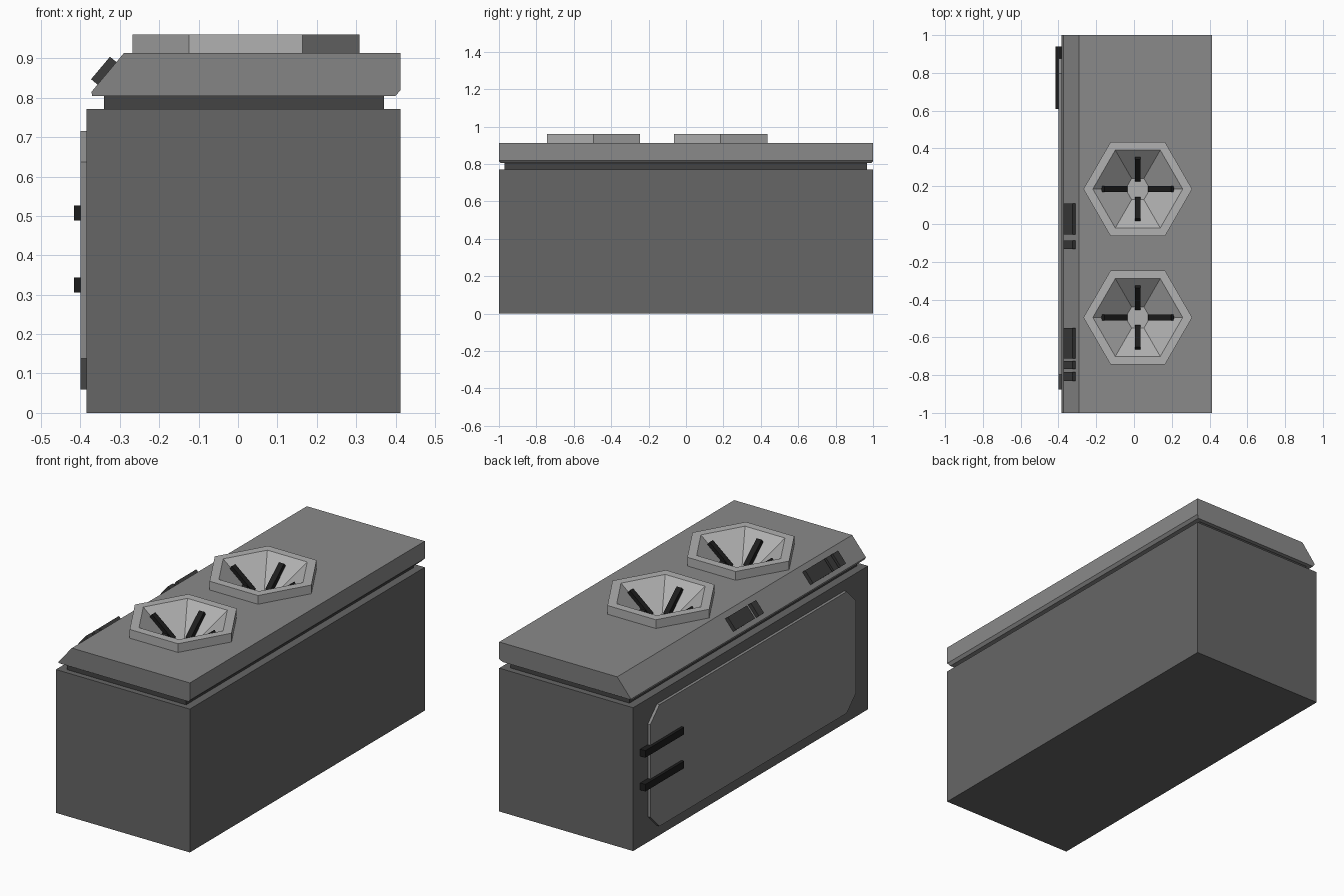
import bpy, bmesh, math
from mathutils import Vector, Matrix

if "Cube" in bpy.data.objects:
    bpy.data.objects.remove(bpy.data.objects["Cube"])


def material(name, r):
    m = bpy.data.materials.new(name)
    m.diffuse_color = (r, r, r, 1)
    m.use_nodes = True
    m.node_tree.nodes["Principled BSDF"].inputs["Base Color"].default_value = m.diffuse_color
    return m


BODY = material("dark grey body", 0.133)
LID = material("mid grey", 0.255)
RIM = material("light grey", 0.44)
SEAL = material("charcoal", 0.057)
BUTTON = material("dark charcoal", 0.045)
BLACK = material("near black", 0.012)


def finish(bm, name, mat):
    bmesh.ops.recalc_face_normals(bm, faces=bm.faces)
    me = bpy.data.meshes.new(name)
    bm.to_mesh(me)
    bm.free()
    ob = bpy.data.objects.new(name, me)
    bpy.context.collection.objects.link(ob)
    me.materials.append(mat)
    return ob


def box(name, lo, hi, mat, matrix=None):
    bm = bmesh.new()
    bmesh.ops.create_cube(bm, size=1)
    lo, hi = Vector(lo), Vector(hi)
    for v in bm.verts:
        v.co = (lo + hi) / 2 + v.co * (hi - lo)
    if matrix:
        bm.transform(matrix)
    return finish(bm, name, mat)


def prism(points, offset):
    """Closed prism from a 3D outline pushed along offset."""
    bm = bmesh.new()
    f = bm.faces.new([bm.verts.new(p) for p in points])
    new = bmesh.ops.extrude_face_region(bm, geom=[f])["geom"]
    for v in new:
        if isinstance(v, bmesh.types.BMVert):
            v.co += Vector(offset)
    return bm


def hex_rings(cx, cy, rings, closed):
    """Hexagonal lofted surface; rings are (corner radius, z)."""
    bm = bmesh.new()
    loops = [[bm.verts.new((cx + r * math.cos(k * math.pi / 3),
                            cy + r * math.sin(k * math.pi / 3), z))
              for k in range(6)] for r, z in rings]
    for a, b in zip(loops, loops[1:]):
        for k in range(6):
            n = (k + 1) % 6
            bm.faces.new((a[k], a[n], b[n], b[k]))
    bm.faces.new(loops[-1])
    if closed:
        bm.faces.new(loops[0])
    return bm


# Cabinet and recessed seal under the lid
box("cabinet", (-0.385, -1, 0), (0.413, 1, 0.772), BODY)
box("lid_seal", (-0.34, -0.97, 0.77), (0.37, 0.967, 0.81), SEAL)

# Side door with clipped corners
y0, y1, z0, z1, c = -0.875, 0.875, 0.06, 0.715, 0.078
door = [(y0 + c, z0), (y1 - c, z0), (y1, z0 + c), (y1, z1 - c),
        (y1 - c, z1), (y0 + c, z1), (y0, z1 - c), (y0, z0 + c)]
finish(prism([(-0.38, y, z) for y, z in door], (-0.02, 0, 0)), "door", LID)

# Door hinges
for i, z in enumerate((0.325, 0.507)):
    box(f"door_hinge_{i}", (-0.416, 0.61, z - 0.019), (-0.384, 0.94, z + 0.019), BLACK)

# Lid with sloping control edge and chamfered underside
profile = [(-0.37, 0.805), (0.40, 0.805), (0.413, 0.82), (0.413, 0.913),
           (-0.29, 0.913), (-0.372, 0.815)]
bm = prism([(x, -1, z) for x, z in profile], (0, 2, 0))
for v in bm.verts:
    if v.co.z < 0.81:
        v.co.y *= 0.99
lid = finish(bm, "lid", LID)

# Hexagonal bowls sunk into the lid, with four sloping prongs each
CX, TOP, FLOOR = 0.02, 0.96, 0.82
for i, cy in enumerate((0.185, -0.495)):
    cutter = finish(hex_rings(CX, cy, [(0.070, 0.816), (0.249, 0.96)], True),
                    f"bowl_cutter_{i}", LID)
    cutter.hide_render = True
    cutter.hide_set(True)
    cut = lid.modifiers.new("bowl_hole", 'BOOLEAN')
    cut.operation, cut.solver, cut.object = 'DIFFERENCE', 'EXACT', cutter
    finish(hex_rings(CX, cy, [(0.288, 0.911), (0.288, TOP), (0.238, TOP),
                              (0.065, FLOOR)], False), f"bowl_{i}", RIM)
    for k in range(4):
        inner, outer = ((0.062, 0.185), (0.05, 0.165))[k % 2]
        a, b = Vector((inner, 0, 0.832)), Vector((outer, 0, 0.932))
        d = b - a
        m = (Matrix.Translation((CX, cy, 0)) @ Matrix.Rotation(k * math.pi / 2, 4, 'Z')
             @ Matrix.Translation((a + b) / 2)
             @ Matrix.Rotation(-math.atan2(d.z, d.x), 4, 'Y'))
        h = d.length / 2
        box(f"prong_{i}_{k}", (-h, -0.015, -0.014), (h, 0.015, 0.014), BLACK, m)

# Control buttons standing on the sloping edge
section = [(-0.373, 0.847), (-0.325, 0.904), (-0.302, 0.885), (-0.350, 0.828)]
spans = [(-0.055, 0.108), (-0.132, -0.088), (-0.712, -0.55),
         (-0.768, -0.726), (-0.83, -0.784)]
for i, (a, b) in enumerate(spans):
    finish(prism([(x, a, z) for x, z in section], (0, b - a, 0)),
           f"control_button_{i}", BUTTON)
